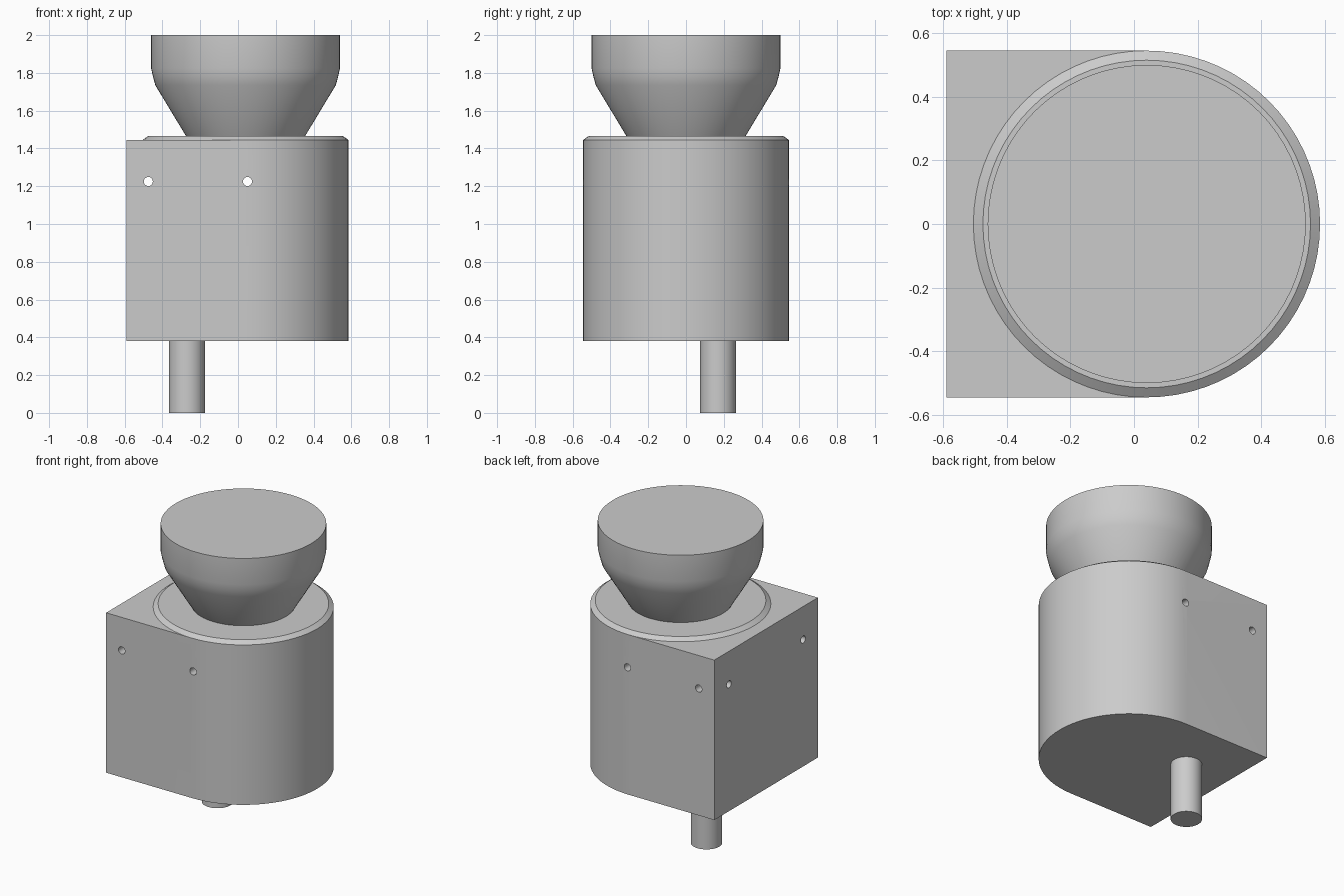
import bpy
import bmesh
import math
from mathutils import Matrix, Vector

cube = bpy.data.objects.get("Cube")
if cube:
    bpy.data.objects.remove(cube, do_unlink=True)

AXIS_X = 0.04      # centre of the round parts
RADIUS = 0.545     # body radius
BODY_BOTTOM, BODY_TOP = 0.38, 1.445
HOLE_Z, HOLE_R = 1.225, 0.024

grey = bpy.data.materials.new("plain grey")
grey.use_nodes = True
colour = (0.6, 0.6, 0.6, 1)
grey.diffuse_color = colour
grey.node_tree.nodes["Principled BSDF"].inputs["Base Color"].default_value = colour


def add_object(name, bm):
    bmesh.ops.recalc_face_normals(bm, faces=bm.faces)
    mesh = bpy.data.meshes.new(name)
    bm.to_mesh(mesh)
    bm.free()
    mesh.materials.append(grey)
    obj = bpy.data.objects.new(name, mesh)
    bpy.context.collection.objects.link(obj)
    return obj


def activate(obj):
    bpy.ops.object.select_all(action='DESELECT')
    obj.select_set(True)
    bpy.context.view_layer.objects.active = obj


def smooth(obj, degrees=25):
    activate(obj)
    bpy.ops.object.shade_smooth_by_angle(angle=math.radians(degrees))


def turned(name, profile, x, y, sides=72):
    """Closed solid turned about a vertical axis from (radius, z) points."""
    bm = bmesh.new()
    rings = []
    for r, z in profile:
        ring = [bm.verts.new((x + r * math.cos(a), y + r * math.sin(a), z))
                for a in (math.tau * i / sides for i in range(sides))]
        rings.append(ring)
    for low, high in zip(rings, rings[1:]):
        for i in range(sides):
            j = (i + 1) % sides
            bm.faces.new((low[i], low[j], high[j], high[i]))
    bm.faces.new(rings[0])
    bm.faces.new(rings[-1])
    obj = add_object(name, bm)
    smooth(obj)
    return obj


# Body: half round at one side, square at the other
bm = bmesh.new()
steps = 36
outline = [(-0.59, -RADIUS)]
for i in range(steps + 1):
    a = math.pi * (i / steps - 0.5)
    outline.append((AXIS_X + RADIUS * math.cos(a), RADIUS * math.sin(a)))
outline.append((-0.59, RADIUS))
base = bm.faces.new([bm.verts.new((x, y, BODY_BOTTOM)) for x, y in outline])
lifted = bmesh.ops.extrude_face_region(bm, geom=[base])["geom"]
bmesh.ops.translate(bm, vec=(0, 0, BODY_TOP - BODY_BOTTOM),
                    verts=[g for g in lifted if isinstance(g, bmesh.types.BMVert)])
body = add_object("body", bm)

# Screw holes: two straight through, two blind ones in the flat side
bm = bmesh.new()


def add_drill(centre, axis, length):
    turn = Vector((0, 0, 1)).rotation_difference(Vector(axis)).to_matrix().to_4x4()
    bmesh.ops.create_cone(bm, cap_ends=True, segments=24, radius1=HOLE_R,
                          radius2=HOLE_R, depth=length,
                          matrix=Matrix.Translation(centre) @ turn)


for x in (-0.475, 0.05):
    add_drill((x, 0, HOLE_Z), (0, 1, 0), 1.4)
for y in (-0.39, 0.39):
    add_drill((-0.59, y, HOLE_Z), (1, 0, 0), 0.18)
drills = add_object("hole_cutter", bm)
drills.hide_render = True

cut = body.modifiers.new("screw holes", 'BOOLEAN')
cut.operation = 'DIFFERENCE'
cut.solver = 'EXACT'
cut.object = drills
activate(body)
bpy.ops.object.modifier_apply(modifier=cut.name)
bpy.data.objects.remove(drills, do_unlink=True)
smooth(body)

# Chamfered round lid on the body
turned("lid", [(RADIUS, BODY_TOP), (0.515, 1.466)], AXIS_X, 0)

# Flared cup on top
turned("cup", [(0.312, 1.46), (0.478, 1.735), (0.49, 1.78), (0.5, 1.825), (0.5, 2.0)],
       AXIS_X, 0)

# Output shaft underneath
turned("shaft", [(0.095, 0), (0.095, BODY_BOTTOM)], -0.27, 0.17, sides=48)
